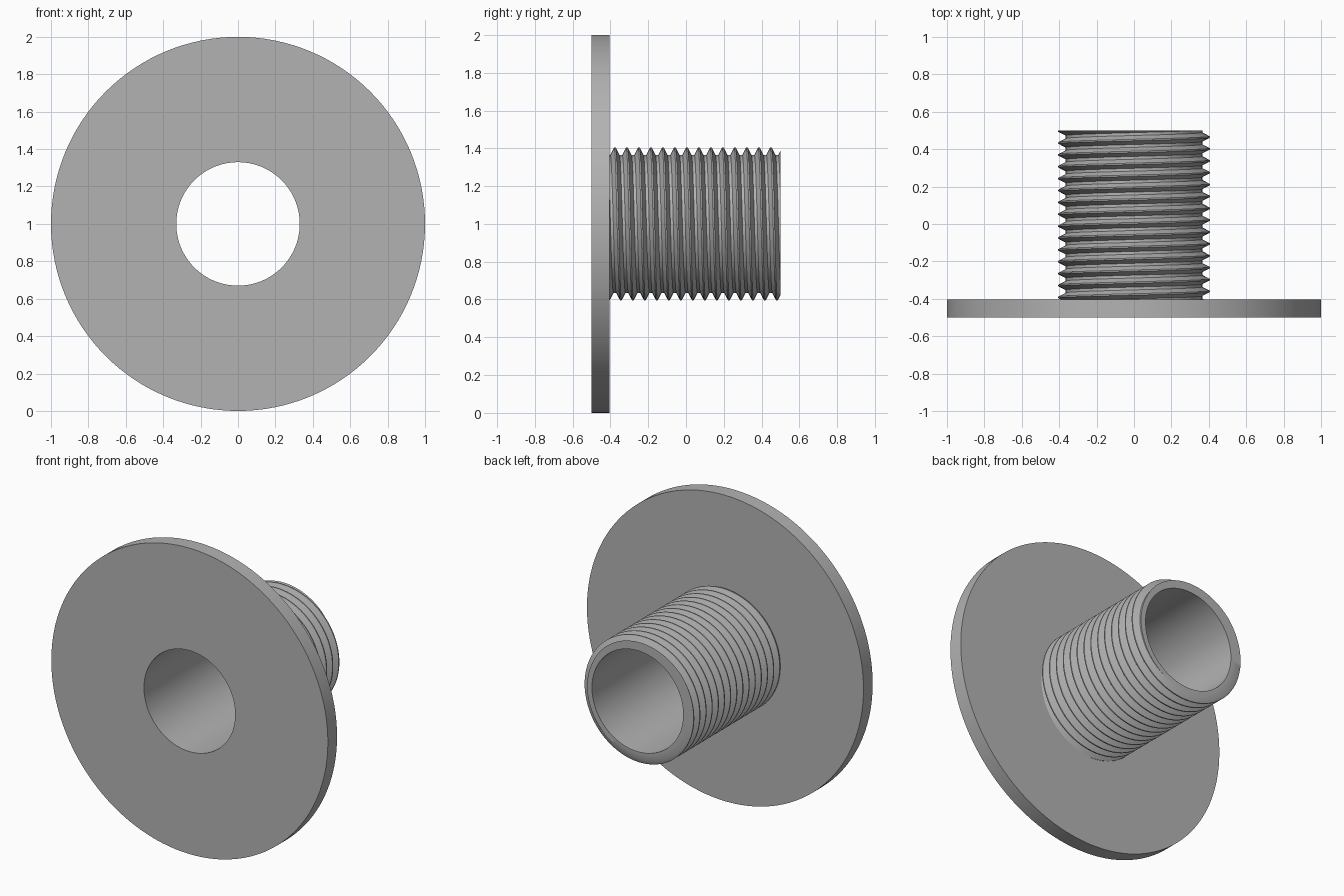
import bpy, bmesh
from math import cos, sin, pi, floor

cube = bpy.data.objects.get("Cube")
if cube:
    bpy.data.objects.remove(cube, do_unlink=True)

SIDES = 128
FRONT, FACE, BACK = -0.5, -0.405, 0.5      # flange front, flange back, tube end
BORE, ROOT, CREST = 0.33, 0.365, 0.405
PITCH = 0.0635
CREST_Y = 0.465                            # height of a crest on the +x side

grey = bpy.data.materials.new("plain grey")
grey.use_nodes = True
colour = (0.45, 0.45, 0.45, 1)
grey.diffuse_color = colour
grey.node_tree.nodes["Principled BSDF"].inputs["Base Color"].default_value = colour


def ring_point(turn, radius, y):
    """Point on a circle about the y axis; turn runs right-handed along +y."""
    return (radius * cos(turn), y, 1 - radius * sin(turn))


def build(name, columns):
    """Skin a closed loop of section columns, each wrapped round on itself."""
    bm = bmesh.new()
    cols = [[bm.verts.new(p) for p in col] for col in columns]
    for a, b in zip(cols, cols[1:] + cols[:1]):
        for i in range(len(a)):
            j = (i + 1) % len(a)
            bm.faces.new((a[i], a[j], b[j], b[i]))
    bmesh.ops.remove_doubles(bm, verts=bm.verts, dist=0.00002)
    bmesh.ops.recalc_face_normals(bm, faces=bm.faces)
    mesh = bpy.data.meshes.new(name)
    bm.to_mesh(mesh)
    bm.free()
    obj = bpy.data.objects.new(name, mesh)
    bpy.context.collection.objects.link(obj)
    mesh.materials.append(grey)
    bpy.context.view_layer.objects.active = obj
    obj.select_set(True)
    bpy.ops.object.shade_smooth_by_angle(angle=pi / 6)
    obj.select_set(False)


def thread_radius(phase):
    """Ridge with a narrow crest and a flat root; phase 0 is the crest."""
    d = abs(phase - floor(phase + 0.5))
    slope = min(max((d - 0.06) / 0.32, 0), 1)
    return CREST + (ROOT - CREST) * slope


def tube_column(turn):
    """Bore and helical thread outline at one angle, trimmed at both ends."""
    start = CREST_Y + PITCH * turn / (2 * pi)
    first = floor((FACE - CREST_Y) / PITCH) - 2
    outline = [(FACE, thread_radius((FACE - start) / PITCH))]
    for k in range(first, 3):
        for f in (-0.38, -0.06, 0.06, 0.38):
            y = min(max(start + PITCH * (k + f), FACE), BACK)
            outline.append((y, thread_radius((y - start) / PITCH)))
    outline.append((BACK, thread_radius((BACK - start) / PITCH)))
    section = [(FACE, BORE)] + outline + [(BACK, BORE)]
    return [ring_point(turn, r, y) for y, r in section]


turns = [2 * pi * i / SIDES for i in range(SIDES)]

# Flat round flange with the bore through it
build("flange", [[ring_point(t, r, y) for r, y in
                  ((BORE, FRONT), (1, FRONT), (1, FACE), (BORE, FACE))] for t in turns])


# Hollow threaded tube; the last column shifts the helix by exactly one pitch
def closed_tube():
    columns = [tube_column(t) for t in turns + [2 * pi]]
    bm = bmesh.new()
    cols = [[bm.verts.new(p) for p in col] for col in columns]
    for a, b in zip(cols, cols[1:]):
        for i in range(len(a)):
            j = (i + 1) % len(a)
            bm.faces.new((a[i], a[j], b[j], b[i]))
    bmesh.ops.remove_doubles(bm, verts=bm.verts, dist=0.00002)
    bmesh.ops.recalc_face_normals(bm, faces=bm.faces)
    return bm


tube_mesh = bpy.data.meshes.new("threaded_tube")
tube_bm = closed_tube()
tube_bm.to_mesh(tube_mesh)
tube_bm.free()
tube = bpy.data.objects.new("threaded_tube", tube_mesh)
bpy.context.collection.objects.link(tube)
tube_mesh.materials.append(grey)
bpy.context.view_layer.objects.active = tube
tube.select_set(True)
bpy.ops.object.shade_smooth_by_angle(angle=pi / 6)
tube.select_set(False)
